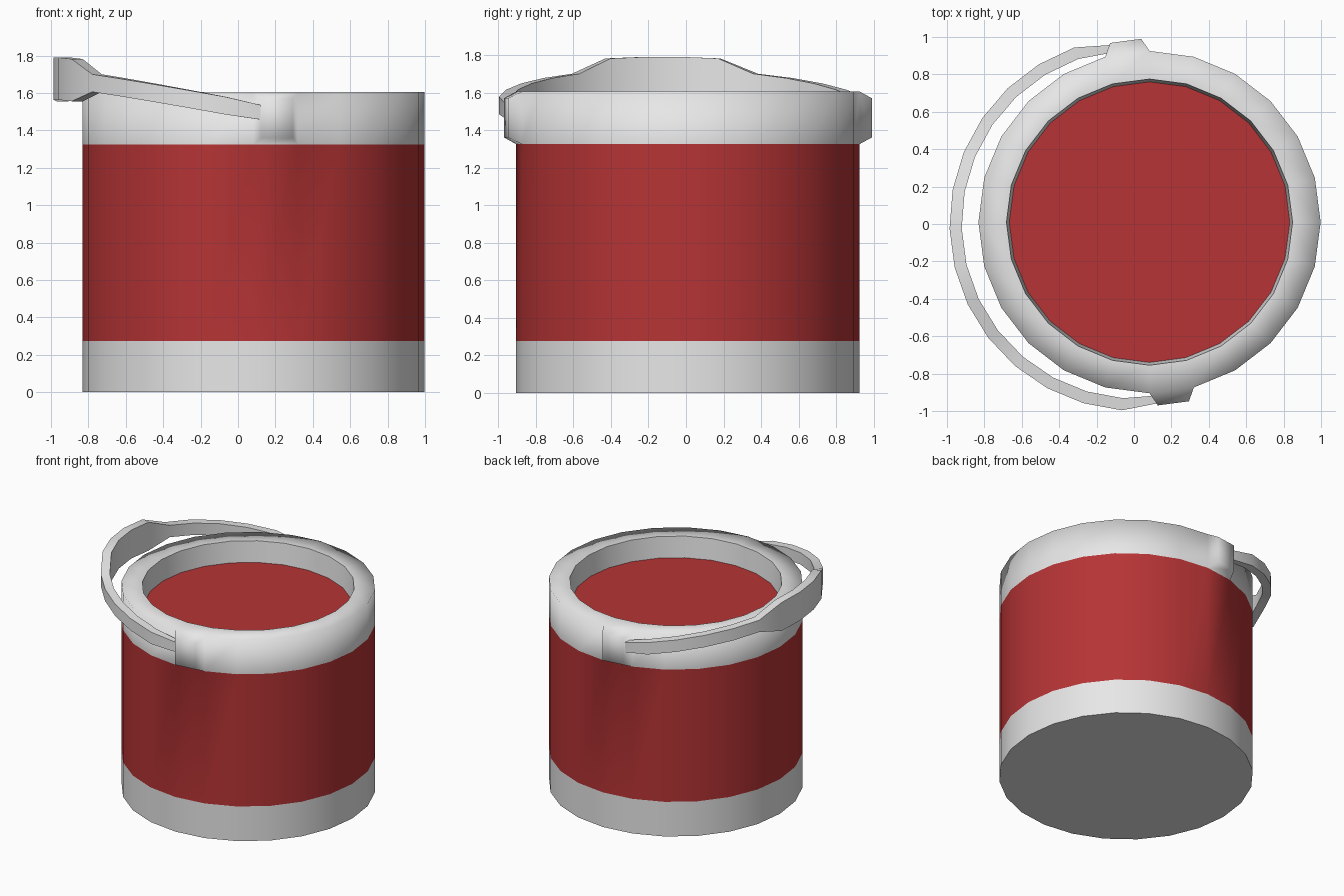
import bpy, bmesh
from math import sin, cos, radians, pi
from mathutils import Vector

cube = bpy.data.objects.get("Cube")
if cube:
    bpy.data.objects.remove(cube, do_unlink=True)


def make_material(name, rgb):
    mat = bpy.data.materials.new(name)
    mat.use_nodes = True
    mat.diffuse_color = (*rgb, 1)
    mat.node_tree.nodes["Principled BSDF"].inputs["Base Color"].default_value = (*rgb, 1)
    return mat


GREY = make_material("light_grey_metal", (0.8, 0.8, 0.8))
RED = make_material("red_paint", (0.47, 0.034, 0.036))

CENTRE = Vector((0.083, 0.01, 0))
SIDES = 24
LUG_ANGLE = radians(97.5)


def finish(bm, name, materials):
    bmesh.ops.recalc_face_normals(bm, faces=bm.faces)
    mesh = bpy.data.meshes.new(name)
    bm.to_mesh(mesh)
    bm.free()
    for mat in materials:
        mesh.materials.append(mat)
    obj = bpy.data.objects.new(name, mesh)
    bpy.context.collection.objects.link(obj)
    return obj


def build_can():
    # Lathed wall, flat rim and recessed lid: (radius, height)
    profile = [(0.915, 0), (0.915, 0.275), (0.915, 1.325), (0.915, 1.605),
               (0.765, 1.605), (0.75, 1.44)]
    bm = bmesh.new()
    rings = []
    for r, z in profile:
        rings.append([bm.verts.new(CENTRE + Vector((r * cos(a), r * sin(a), z)))
                      for a in (2 * pi * i / SIDES for i in range(SIDES))])
    bands = []
    for low, high in zip(rings, rings[1:]):
        bands.append([bm.faces.new((low[i], low[(i + 1) % SIDES],
                                    high[(i + 1) % SIDES], high[i]))
                      for i in range(SIDES)])
    bottom = bm.faces.new(rings[0][::-1])
    lid = bm.faces.new(rings[-1])

    # Painted wall band and lid
    for face in bands[1] + [lid]:
        face.material_index = 1
    for face in bm.faces:
        face.smooth = face not in (bottom, lid)

    # Crisp edges at the base, inner rim and lid
    for ring in (rings[0], rings[4], rings[5]):
        for i in range(SIDES):
            bm.edges.get((ring[i], ring[(i + 1) % SIDES])).smooth = False

    # Two opposite lugs raised from the collar
    bm.normal_update()
    lug = int(LUG_ANGLE / (2 * pi) * SIDES)
    lugs = [bands[2][lug], bands[2][(lug + SIDES // 2) % SIDES]]
    bmesh.ops.inset_individual(bm, faces=lugs, thickness=0.05, depth=0.07)
    return finish(bm, "can", [GREY, RED])


def build_handle():
    # Rectangular band swept round a tilted half circle, deeper at the grip
    u = Vector((cos(LUG_ANGLE + pi / 2), sin(LUG_ANGLE + pi / 2), 0))
    v = Vector((cos(LUG_ANGLE), sin(LUG_ANGLE), 0))
    steps = 15
    bm = bmesh.new()
    sections = []
    for i in range(steps + 1):
        a = -pi / 2 + pi * i / steps
        end = i in (0, steps)
        half = 0.113 if abs(a) < radians(20) else 0.047
        if end:
            half = 0.038
        outer, inner = (0.965, 0.925) if end else (1.0, 0.935)
        section = []
        for r, side in ((outer, -1), (outer, 1), (inner, 1), (inner, -1)):
            along = 0.07 + r * cos(a)
            pos = CENTRE + u * along + v * (r * sin(a))
            pos.z = 1.48 + 0.19 * (0.07 + 0.97 * cos(a)) + side * half
            section.append(bm.verts.new(pos))
        sections.append(section)
    for s, t in zip(sections, sections[1:]):
        for k in range(4):
            bm.faces.new((s[k], s[(k + 1) % 4], t[(k + 1) % 4], t[k]))
    bm.faces.new(sections[0])
    bm.faces.new(sections[-1])
    obj = finish(bm, "handle", [GREY])
    bpy.ops.object.select_all(action="DESELECT")
    obj.select_set(True)
    bpy.context.view_layer.objects.active = obj
    bpy.ops.object.shade_smooth_by_angle(angle=radians(35))
    return obj


build_can()
build_handle()
